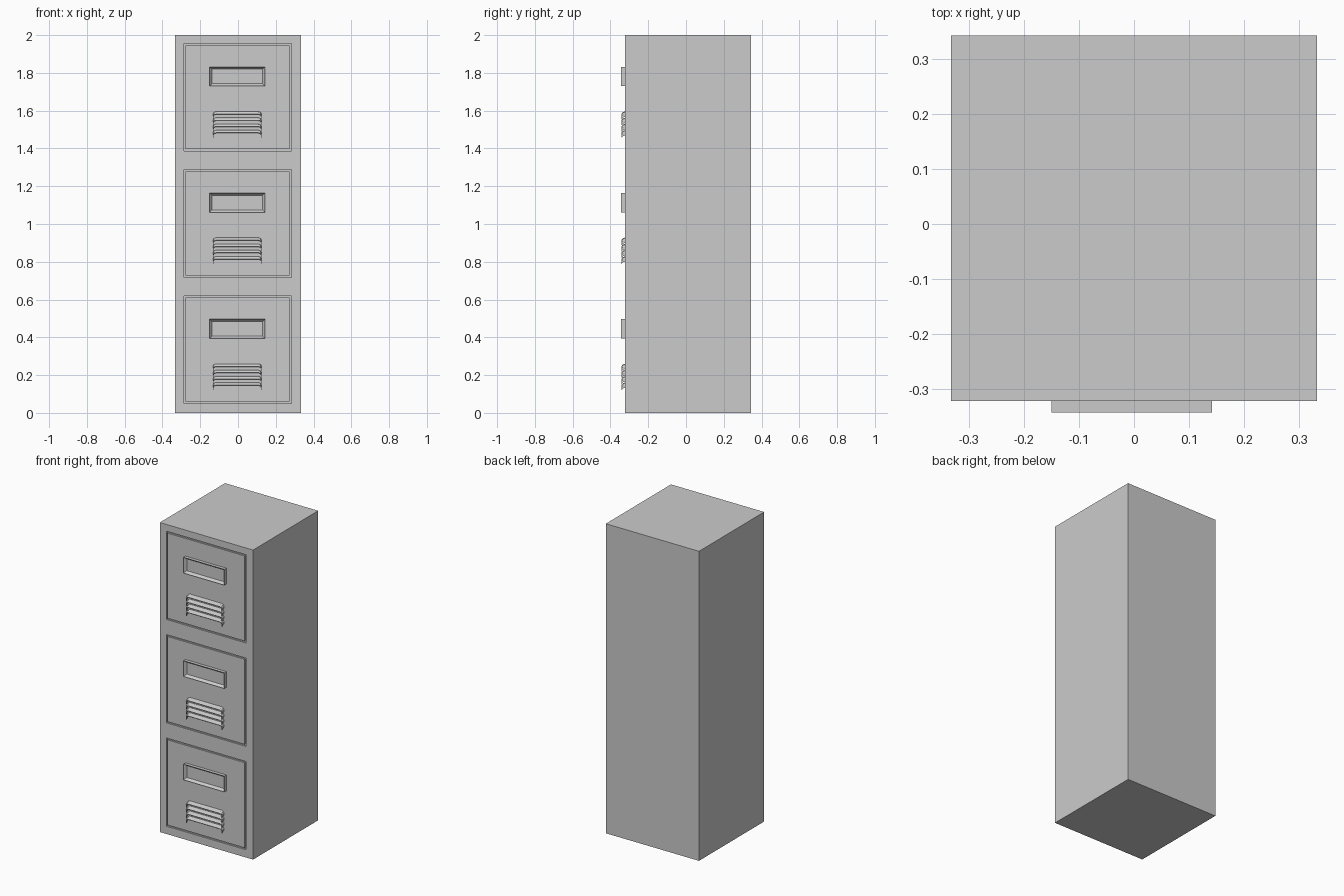
import bpy, bmesh
from mathutils import Vector

if "Cube" in bpy.data.objects:
    bpy.data.objects.remove(bpy.data.objects["Cube"])

FRONT, BACK, HALF_W = -0.322, 0.343, 0.333
GROOVE_W, GROOVE_D = 0.01, 0.01
PITCH = 0.668


def add_object(name, bm):
    bmesh.ops.recalc_face_normals(bm, faces=bm.faces)
    mesh = bpy.data.meshes.new(name)
    bm.to_mesh(mesh)
    bm.free()
    obj = bpy.data.objects.new(name, mesh)
    bpy.context.collection.objects.link(obj)
    return obj


def add_box(bm, lo, hi):
    lo, hi = Vector(lo), Vector(hi)
    verts = bmesh.ops.create_cube(bm, size=1)["verts"]
    for v in verts:
        v.co = (lo + hi) / 2 + v.co * (hi - lo)


def box(name, lo, hi):
    bm = bmesh.new()
    add_box(bm, lo, hi)
    return add_object(name, bm)


def pull_frame(name, lo, hi, rim, depth):
    """Box whose front face is inset and pushed back."""
    bm = bmesh.new()
    add_box(bm, lo, hi)
    bm.normal_update()
    front = min(bm.faces, key=lambda f: f.calc_center_median().y)
    bmesh.ops.inset_region(bm, faces=[front], thickness=rim)
    bmesh.ops.translate(bm, verts=front.verts, vec=(0, depth, 0))
    return add_object(name, bm)


def louver(name, top):
    """Thin arched blade sloping out and down from the door."""
    arch = [(-0.131, -0.026), (-0.131, -0.012), (-0.127, -0.004), (-0.117, 0),
            (0.109, 0), (0.119, -0.004), (0.123, -0.012), (0.123, -0.026)]
    bm = bmesh.new()
    rows = [[bm.verts.new((x, y, top + z - drop)) for x, z in arch]
            for y, drop in ((FRONT, 0), (FRONT - 0.012, 0.004), (FRONT - 0.019, 0.013))]
    for a, b in zip(rows, rows[1:]):
        for i in range(len(arch) - 1):
            bm.faces.new((a[i], a[i + 1], b[i + 1], b[i]))
    obj = add_object(name, bm)
    mod = obj.modifiers.new("thickness", 'SOLIDIFY')
    mod.thickness = 0.004
    mod.offset = 0
    return obj


# Cabinet body with a shallow pocket for each drawer
body = box("cabinet_body", (-HALF_W, FRONT, 0), (HALF_W, BACK, 2))
bm = bmesh.new()
for i in range(3):
    z = i * PITCH
    add_box(bm, (-0.287, FRONT - 0.1, 0.05 + z), (0.283, FRONT + GROOVE_D, 0.62 + z))
cutter = add_object("pocket_cutter", bm)
cutter.hide_render = True
cut = body.modifiers.new("pockets", 'BOOLEAN')
cut.object = cutter
cut.solver = 'EXACT'
bpy.context.view_layer.objects.active = body
bpy.ops.object.modifier_apply(modifier=cut.name)
bpy.data.objects.remove(cutter)

for i in range(3):
    z = i * PITCH
    # Flush drawer panel, leaving a groove around it
    box(f"drawer_panel_{i + 1}",
        (-0.287 + GROOVE_W, FRONT, 0.05 + GROOVE_W + z),
        (0.283 - GROOVE_W, FRONT + GROOVE_D, 0.62 - GROOVE_W + z))
    # Recessed pull
    pull_frame(f"drawer_pull_{i + 1}", (-0.15, FRONT - 0.021, 0.394 + z),
               (0.142, FRONT, 0.496 + z), 0.018, 0.016)
    # Vent louvers
    for k in range(4):
        louver(f"vent_louver_{i + 1}_{k + 1}", 0.258 + z - k * 0.033)
